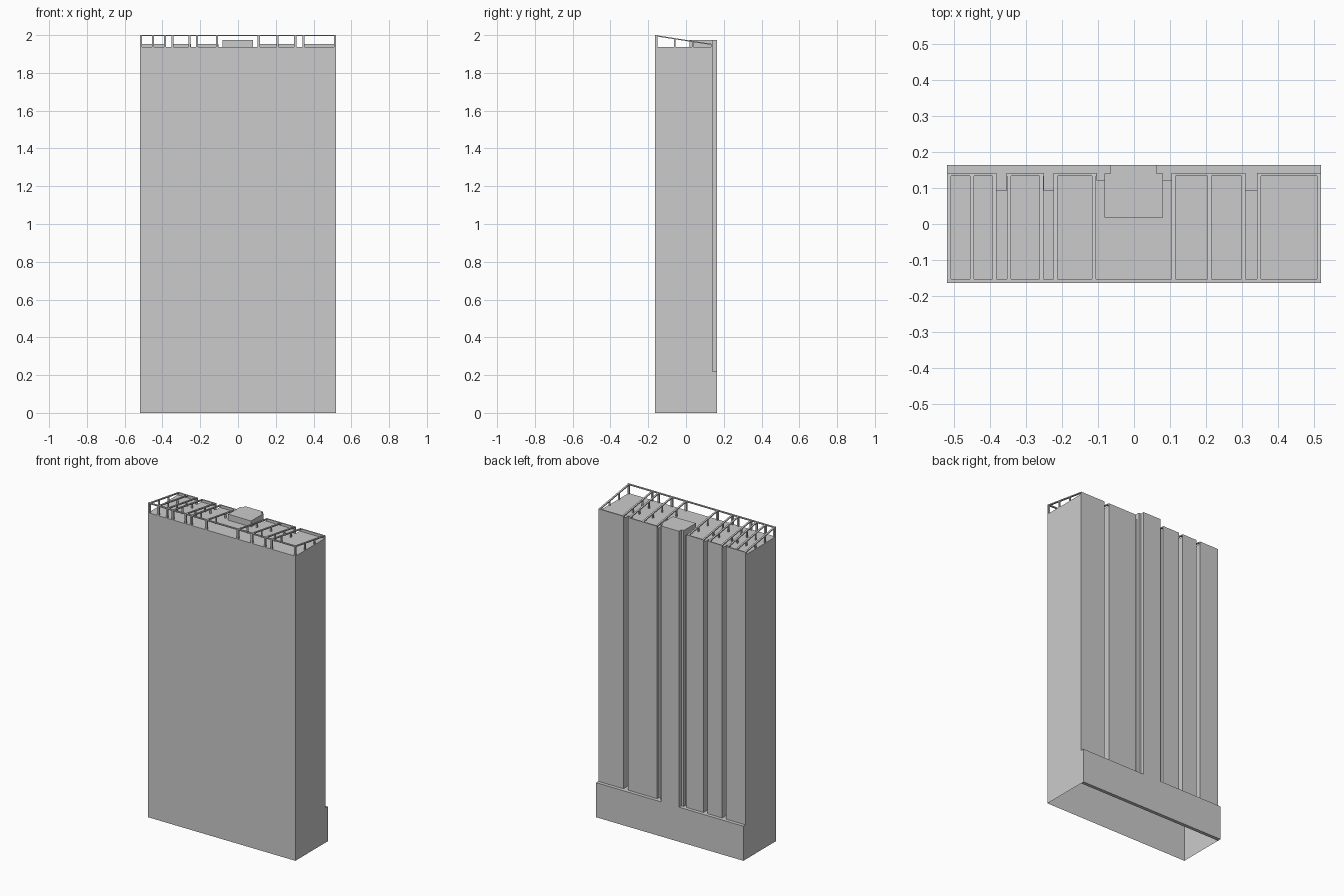
import bpy, bmesh

if "Cube" in bpy.data.objects:
    bpy.data.objects.remove(bpy.data.objects["Cube"])

X, Y, PIER_Y = 0.518, 0.163, 0.141
PODIUM, ROOF, TOP = 0.22, 1.937, 2.0
BACK_TOP = 1.953
RAIL = 0.011      # rail width
THICK = 0.006     # rail thickness


def make(name, verts, faces):
    mesh = bpy.data.meshes.new(name)
    mesh.from_pydata(verts, [], faces)
    ob = bpy.data.objects.new(name, mesh)
    bpy.context.collection.objects.link(ob)
    return ob


def prism(name, outline, z0, z1, top=True, bottom=True):
    n = len(outline)
    verts = [(x, y, z0) for x, y in outline] + [(x, y, z1) for x, y in outline]
    faces = [(i, (i + 1) % n, n + (i + 1) % n, n + i) for i in range(n)]
    if top:
        faces.append(tuple(range(n, 2 * n)))
    if bottom:
        faces.append(tuple(reversed(range(n))))
    return make(name, verts, faces)


def box(name, x0, x1, y0, y1, z0, z1, **kw):
    return prism(name, [(x0, y0), (x1, y0), (x1, y1), (x0, y1)], z0, z1, **kw)


# Vertical slots in the back wall: left edge, right edge, depth position
slots = [(-0.381, -0.353, 0.093), (-0.25, -0.222, 0.093),
         (-0.103, 0.104, 0.121), (0.309, 0.341, 0.093)]

# Back line of the tower, from left to right
back = [(-X, PIER_Y)]
for a, b, d in slots:
    back += [(a, PIER_Y), (a, d), (b, d), (b, PIER_Y)]
back.append((X, PIER_Y))

# Tower shell, podium shell (open underneath) and the ledge between them
prism("tower", [(-X, -Y), (X, -Y)] + back[::-1], PODIUM, ROOF, bottom=False)
box("podium", -X, X, -Y, Y, 0, PODIUM, top=False, bottom=False)
ledge = back + [(X, Y), (-X, Y)]
make("podium_ledge", [(x, y, PODIUM) for x, y in ledge],
     [tuple(reversed(range(len(ledge))))])
make("podium_soffit", [(-X, PIER_Y, 0), (-X, Y, 0), (X, Y, 0), (X, PIER_Y, 0)],
     [(0, 1, 2, 3)])

# Lift core with notched back corners, rising above the roof
prism("lift_core", [(-0.082, 0.018), (0.08, 0.018), (0.08, 0.14), (0.063, 0.14),
                    (0.063, Y), (-0.065, Y), (-0.065, 0.14), (-0.082, 0.14)],
      PODIUM, 1.975)


def slope_z(y):
    return TOP + (BACK_TOP - TOP) * (y + Y) / (PIER_Y + Y)


# Sloping roof rails with posts
fins = [-X + RAIL / 2, -0.449, -0.387, -0.347, -0.257, -0.217, -0.111,
        0.11, 0.209, 0.303, 0.347, X - RAIL / 2]
for i, x in enumerate(fins):
    rail = box(f"sloped_rail_{i}", x - RAIL / 2, x + RAIL / 2, -Y, PIER_Y, -THICK, 0)
    for v in rail.data.vertices:
        v.co.z += slope_z(v.co.y)
    for j, y in enumerate((-Y + RAIL / 2, -0.06, 0.035)):
        h = RAIL / 2 if j == 0 else 0.004
        box(f"rail_post_{i}_{j}", x - h, x + h, y - h, y + h,
            ROOF, slope_z(y) - THICK / 2)

# Long front rail and the low curb at the back of each pier
box("front_rail", -X, X, -Y, -Y + RAIL, TOP - THICK, TOP)
edges = [-X] + [e for a, b, _ in slots for e in (a, b)] + [X]
for i in range(0, len(edges), 2):
    box(f"back_curb_{i // 2}", edges[i], edges[i + 1],
        PIER_Y - 0.008, PIER_Y, ROOF, BACK_TOP)
